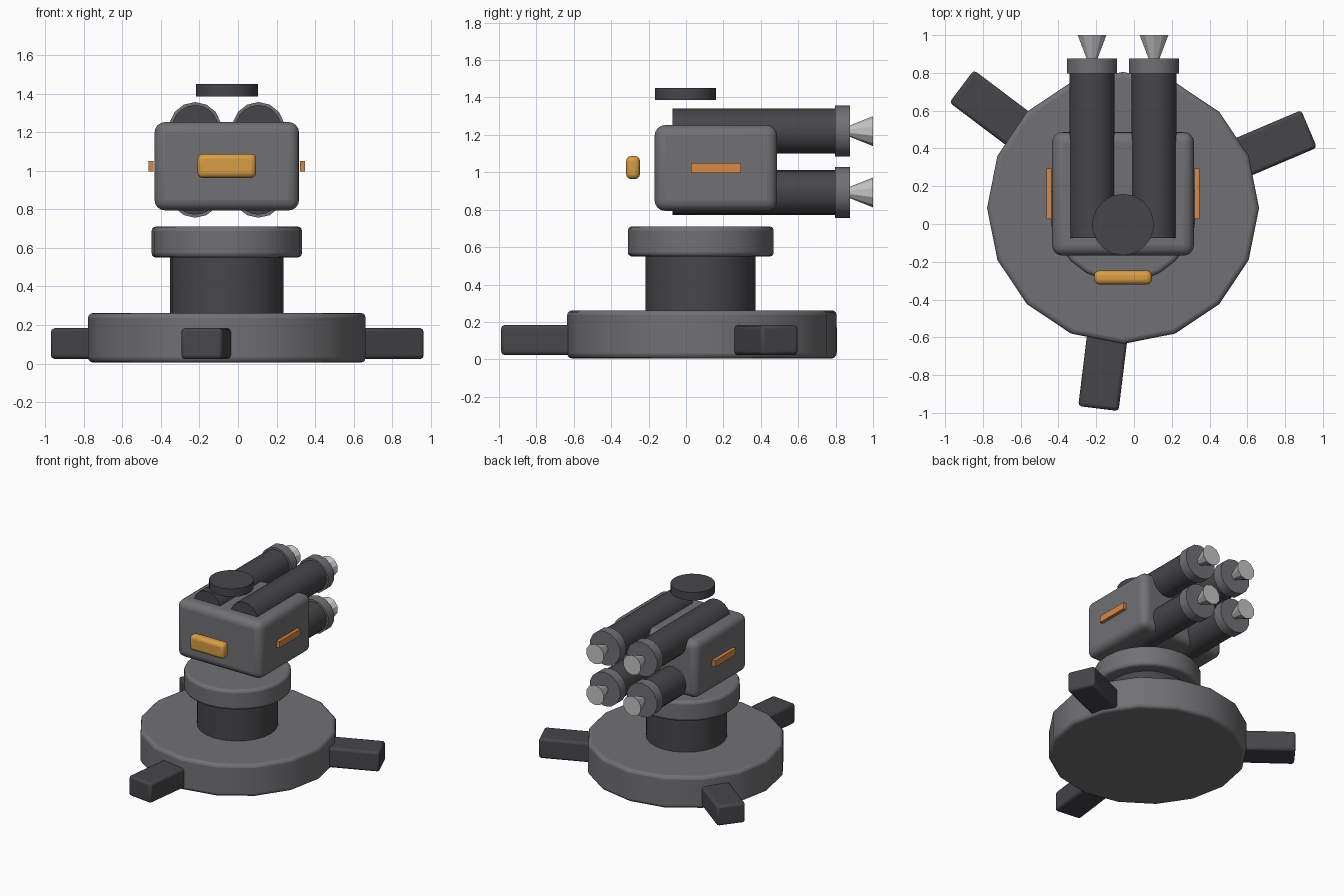
import bpy, math
from mathutils import Vector

if "Cube" in bpy.data.objects:
    bpy.data.objects.remove(bpy.data.objects["Cube"])

CX, CY = -0.058, 0.085   # axis of the turret


def material(name, rgb):
    m = bpy.data.materials.new(name)
    m.diffuse_color = (*rgb, 1)
    m.use_nodes = True
    m.node_tree.nodes["Principled BSDF"].inputs["Base Color"].default_value = m.diffuse_color
    return m


GREY = material("mid_grey", (0.165, 0.165, 0.175))
DARK = material("dark_grey", (0.062, 0.062, 0.068))
LIGHT = material("light_grey", (0.55, 0.55, 0.56))
AMBER = material("amber", (0.68, 0.34, 0.06))
ORANGE = material("orange", (0.68, 0.25, 0.07))


def finish(name, mat, bevel=0, segments=3, smooth=True):
    ob = bpy.context.object
    ob.name = name
    ob.data.materials.append(mat)
    bpy.ops.object.transform_apply(location=False, rotation=True, scale=True)
    if bevel:
        mod = ob.modifiers.new("bevel", 'BEVEL')
        mod.width, mod.segments = bevel, segments
        mod.limit_method, mod.angle_limit = 'ANGLE', math.radians(40)
    if smooth:
        bpy.ops.object.shade_smooth_by_angle(angle=math.radians(32))
    return ob


def box(name, mat, loc, size, bevel=0, rot=0, segments=3):
    bpy.ops.mesh.primitive_cube_add(size=1, location=loc, rotation=(0, 0, rot))
    bpy.context.object.scale = size
    return finish(name, mat, bevel, segments)


def disc(name, mat, x, y, r, z0, z1, sides, bevel=0):
    bpy.ops.mesh.primitive_cylinder_add(vertices=sides, radius=r, depth=z1 - z0,
                                        location=(x, y, (z0 + z1) / 2))
    return finish(name, mat, bevel)


def barrel(name, mat, x, z, r0, r1, y0, y1, sides, smooth=True):
    # round part lying along y: radius r0 at y0, r1 at y1
    bpy.ops.mesh.primitive_cone_add(vertices=sides, radius1=r0, radius2=r1, depth=y1 - y0,
                                    location=(x, (y0 + y1) / 2, z),
                                    rotation=(-math.pi / 2, 0, 0))
    return finish(name, mat, smooth=smooth)


# Base, pedestal and collar
disc("base", GREY, CX, CY, 0.72, 0.005, 0.262, 16, 0.025)
disc("pedestal", DARK, CX, 0.077, 0.294, 0.2, 0.57, 24)
disc("collar", GREY, CX, 0.079, 0.39, 0.55, 0.71, 24, 0.022)

# Three feet, 120 degrees apart
for i in range(3):
    a = math.radians(23 + 120 * i)
    d = Vector((math.cos(a), math.sin(a), 0))
    box(f"foot_{i + 1}", DARK, Vector((CX, CY, 0.103)) + d * 0.815,
        (0.51, 0.215, 0.16), 0.018, a, 2)

# Launcher body
box("body", GREY, (CX, 0.16, 1.023), (0.75, 0.655, 0.458), 0.055, segments=4)

# Four tubes with muzzle rings and flared tips
n = 0
for sx in (-1, 1):
    for sz in (-1, 1):
        n += 1
        x, z = CX + sx * 0.164, 1.056 + sz * 0.164
        barrel(f"tube_{n}", DARK, x, z, 0.12, 0.12, -0.073, 0.81, 20)
        barrel(f"muzzle_ring_{n}", GREY, x, z, 0.136, 0.136, 0.797, 0.876, 14)
        barrel(f"tip_{n}", LIGHT, x, z, 0.02, 0.08, 0.85, 1.0, 10, False)

# Top sensor disc, front lens and side stripes
disc("sensor_disc", DARK, CX, -0.003, 0.163, 1.386, 1.45, 18)
box("front_lens", AMBER, (CX, -0.283, 1.025), (0.305, 0.074, 0.124), 0.027)
for s, side in ((-1, "left"), (1, "right")):
    box(f"{side}_stripe", ORANGE, (CX + s * 0.392, 0.16, 1.023), (0.026, 0.266, 0.052))
